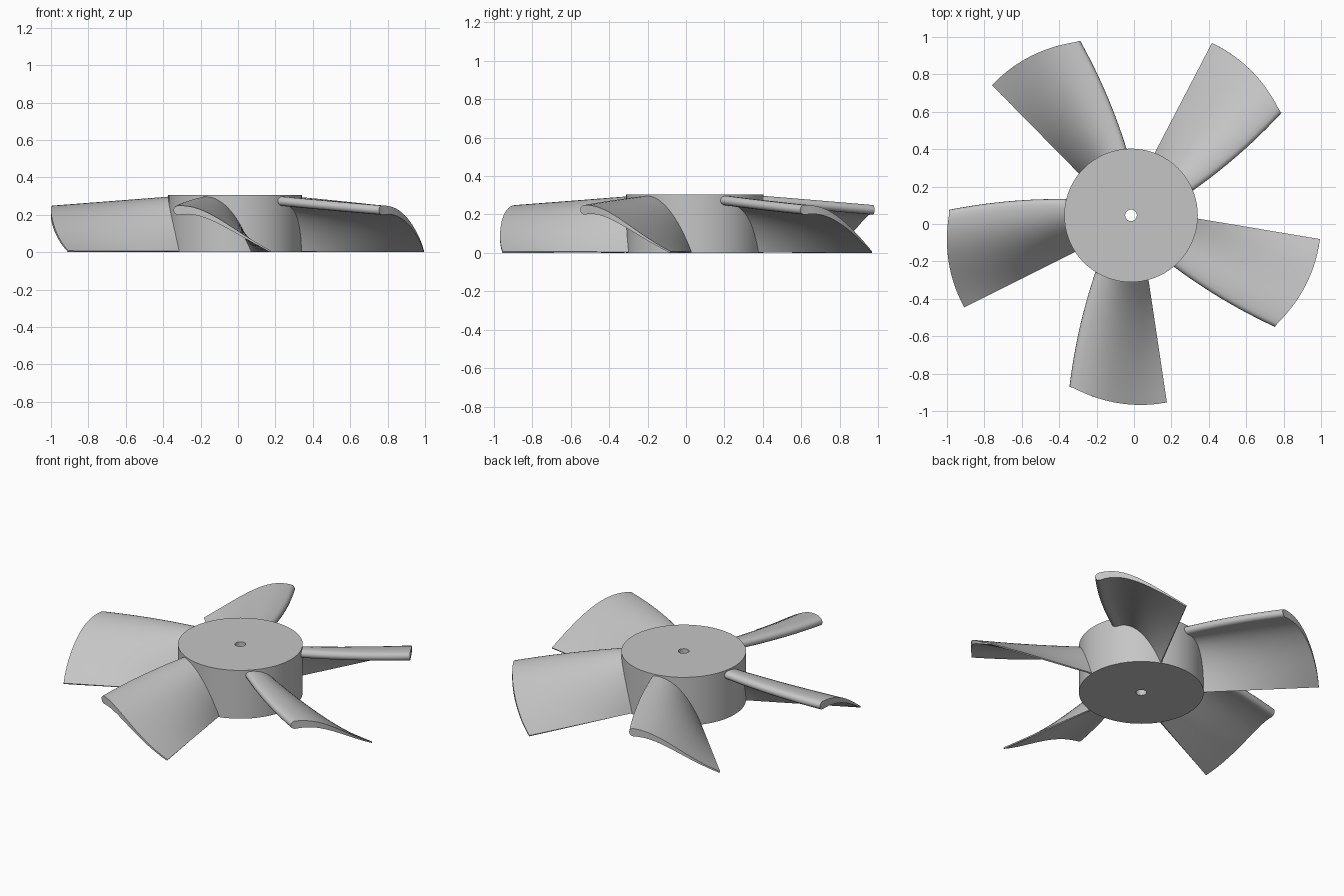
import bpy, bmesh, math
from mathutils import Vector
from mathutils.geometry import interpolate_bezier

cube = bpy.data.objects.get("Cube")
if cube:
    bpy.data.objects.remove(cube, do_unlink=True)

CENTRE = Vector((-0.016, 0.046, 0))
HUB_R, HUB_H, HOLE_R = 0.357, 0.305, 0.031
BLADES, CHORD, SPAN, NOSE = 5, 18, 12, 6

grey = bpy.data.materials.new("plain_grey")
grey.use_nodes = True
colour = (0.56, 0.56, 0.56, 1)
grey.diffuse_color = colour
grey.node_tree.nodes["Principled BSDF"].inputs["Base Color"].default_value = colour


def finish(bm, name):
    bmesh.ops.recalc_face_normals(bm, faces=bm.faces[:])
    mesh = bpy.data.meshes.new(name)
    bm.to_mesh(mesh)
    bm.free()
    mesh.materials.append(grey)
    return add_object(name, mesh)


def add_object(name, mesh):
    obj = bpy.data.objects.new(name, mesh)
    obj.location = CENTRE
    bpy.context.collection.objects.link(obj)
    return obj


def smooth(obj):
    bpy.ops.object.select_all(action='DESELECT')
    obj.select_set(True)
    bpy.context.view_layer.objects.active = obj
    bpy.ops.object.shade_smooth_by_angle(angle=math.radians(35))


# Hub: a drum with a shaft hole, turned from a rectangle
bm = bmesh.new()
corners = [(HOLE_R, 0), (HUB_R, 0), (HUB_R, HUB_H), (HOLE_R, HUB_H)]
verts = [bm.verts.new((r, 0, z)) for r, z in corners]
edges = [bm.edges.new((verts[i], verts[(i + 1) % 4])) for i in range(4)]
bmesh.ops.spin(bm, geom=verts + edges, cent=(0, 0, 0), axis=(0, 0, 1),
               angle=math.tau, steps=72)
bmesh.ops.remove_doubles(bm, verts=bm.verts[:], dist=0.0005)
smooth(finish(bm, "hub"))


def mix(a, b, s):
    return a + (b - a) * s


# Camber lines as (chord fraction, height) control points
ROOT = [Vector(p) for p in ((0, 0.272), (0.4, 0.285), (0.76, 0.16), (1, 0.004))]
TIP = [Vector(p) for p in ((0, 0.224), (0.3, 0.24), (0.55, 0.12), (1, 0.004))]


def section(s):
    """Closed outline: upper skin, round nose, lower skin."""
    x_lead = mix(-0.165, -0.304, s) - 0.064 * s * (1 - s)
    x_trail = mix(0.09, 0.19, s)
    camber = [mix(a, b, s) for a, b in zip(ROOT, TIP)]
    line = [Vector((mix(x_lead, x_trail, p.x), p.y))
            for p in interpolate_bezier(*camber, CHORD)]
    upper, lower = [], []
    for i, p in enumerate(line):
        d = (line[min(i + 1, CHORD - 1)] - line[max(i - 1, 0)]).normalized()
        half = 0.004 + 0.021 * (1 - i / (CHORD - 1)) ** 1.4
        n = Vector((-d.y, d.x)) * half
        upper.append(p + n)
        lower.append(p - n)
        if i == 0:
            nose = [p + n * math.cos(a) - d * half * math.sin(a)
                    for a in (math.pi * k / NOSE for k in range(1, NOSE))]
    outline = upper[::-1] + nose + lower
    result = []
    for p in outline:
        f = min(max((p.x - x_lead) / (x_trail - x_lead), 0), 1)
        r = mix(HUB_R, 1.018 - 0.045 * (1 - f) ** 2, s)
        result.append((p.x, -math.sqrt(r * r - p.x * p.x), max(p.y, 0)))
    return result


# Blade: lofted sections from just inside the hub to the curved tip
bm = bmesh.new()
rings = [[bm.verts.new(p) for p in section(mix(-0.06, 1, k / SPAN))]
         for k in range(SPAN + 1)]
count = len(rings[0])
for a, b in zip(rings, rings[1:]):
    for i in range(count):
        j = (i + 1) % count
        bm.faces.new((a[i], a[j], b[j], b[i]))
for ring in (rings[0], rings[-1]):
    for i in range(count // 2):
        quad = [ring[i], ring[i + 1], ring[count - 2 - i], ring[count - 1 - i]]
        quad = list(dict.fromkeys(quad))
        if len(quad) > 2:
            bm.faces.new(quad)
blade = finish(bm, "blade_1")
smooth(blade)

# Repeat the blade around the hub
for k in range(1, BLADES):
    copy = add_object(f"blade_{k + 1}", blade.data)
    copy.rotation_euler.z = math.tau * k / BLADES
